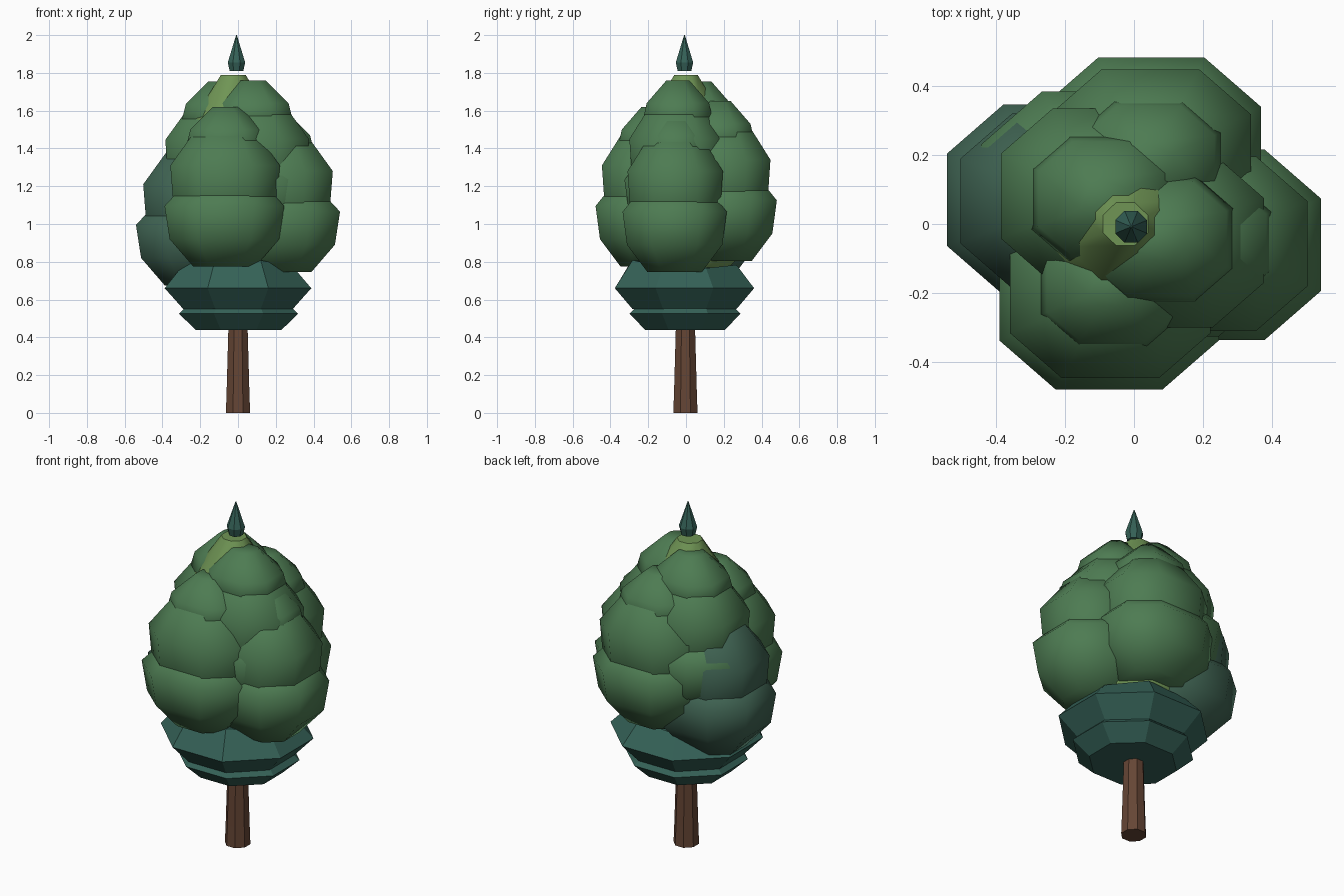
import bpy, bmesh, math, random

if "Cube" in bpy.data.objects:
    bpy.data.objects.remove(bpy.data.objects["Cube"])

random.seed(4)


def material(name, rgb):
    m = bpy.data.materials.new(name)
    m.diffuse_color = (*rgb, 1)
    m.use_nodes = True
    m.node_tree.nodes["Principled BSDF"].inputs["Base Color"].default_value = m.diffuse_color
    return m


BARK = material("bark", (0.13, 0.06, 0.035))
TEAL = material("teal_needles", (0.035, 0.12, 0.095))
GREEN = material("green_leaves", (0.075, 0.2, 0.085))
DARK = material("dark_leaves", (0.05, 0.125, 0.085))
OLIVE = material("olive_leaves", (0.16, 0.3, 0.09))

REGULAR = math.tan(math.pi / 8)


def loft(name, cx, cy, rings, mat, depth=1.0, flat=REGULAR, smooth=False, jitter=None):
    """Stack eight-sided rings of (z, half width); jitter roughens the top ring."""
    corners = [(1, -flat), (1, flat), (flat, 1), (-flat, 1),
               (-1, flat), (-1, -flat), (-flat, -1), (flat, -1)]
    bm = bmesh.new()
    loops = []
    for i, (z, r) in enumerate(rings):
        loop = []
        for px, py in corners:
            dz = random.uniform(-jitter, jitter) if jitter and i == len(rings) - 1 else 0
            loop.append(bm.verts.new((cx + px * r, cy + py * r * depth, z + dz)))
        loops.append(loop)
    for a, b in zip(loops, loops[1:]):
        for k in range(8):
            n = (k + 1) % 8
            bm.faces.new((a[k], a[n], b[n], b[k]))
    bm.faces.new(loops[0][::-1])
    bm.faces.new(loops[-1])
    bmesh.ops.recalc_face_normals(bm, faces=bm.faces)
    me = bpy.data.meshes.new(name)
    bm.to_mesh(me)
    bm.free()
    me.materials.append(mat)
    ob = bpy.data.objects.new(name, me)
    bpy.context.collection.objects.link(ob)
    if smooth:
        bpy.ops.object.select_all(action='DESELECT')
        ob.select_set(True)
        bpy.context.view_layer.objects.active = ob
        bpy.ops.object.shade_smooth_by_angle(angle=math.radians(55))
    return ob


# Each lobe is three overlapping puffs: (rings, lean towards the trunk)
PUFFS = {
    "lower": ([(0.775, 0.165), (0.92, 0.29), (1.095, 0.317), (1.2, 0.22)], 1.0),
    "middle": ([(1.0, 0.22), (1.12, 0.275), (1.31, 0.29), (1.525, 0.135)], 0.95),
    "upper": ([(1.32, 0.15), (1.42, 0.21), (1.5, 0.19), (1.62, 0.07)], 0.86),
}


def lobe(name, x, y, dz, mat, wide=1.0):
    for part, (rings, lean) in PUFFS.items():
        if mat is DARK and part == "upper":
            continue
        s = wide if part == "lower" else 1.0
        loft(f"{name}_{part}_puff", x * lean, y * lean,
             [(z + dz, r * s) for z, r in rings], mat,
             depth=0.87, flat=0.485, smooth=True)


# Trunk
loft("trunk", 0, -0.003, [(0, 0.064), (0.12, 0.06), (0.48, 0.05)], BARK)

# Lower and upper needle skirts
loft("lower_skirt", 0.003, -0.005,
     [(0.44, 0.228), (0.525, 0.315), (0.56, 0.28)], TEAL, depth=0.93)
loft("upper_skirt", 0, -0.008,
     [(0.55, 0.29), (0.66, 0.388), (0.79, 0.29)], TEAL, depth=0.95, jitter=0.03)

# Bright core showing between the lobes
loft("foliage_core", -0.025, 0.0,
     [(0.71, 0.18), (0.8, 0.27), (1.1, 0.3), (1.4, 0.27), (1.62, 0.17), (1.79, 0.065)],
     OLIVE, depth=0.95, smooth=True)

# Leaf lobes around the trunk, then the two high ones
lobe("front_lobe", -0.072, -0.203, 0.0, GREEN)
lobe("back_lobe", 0.05, 0.205, 0.03, GREEN)
lobe("right_lobe", 0.223, -0.06, -0.03, GREEN)
lobe("left_lobe", -0.223, 0.07, -0.1, DARK)
lobe("high_right_lobe", 0.09, -0.05, 0.14, GREEN)
lobe("high_left_lobe", -0.1, 0.085, 0.135, GREEN, wide=1.08)

# Pointed tip
loft("tip_spike", -0.008, -0.008,
     [(1.81, 0.036), (1.855, 0.046), (2.0, 0.002)], TEAL)
